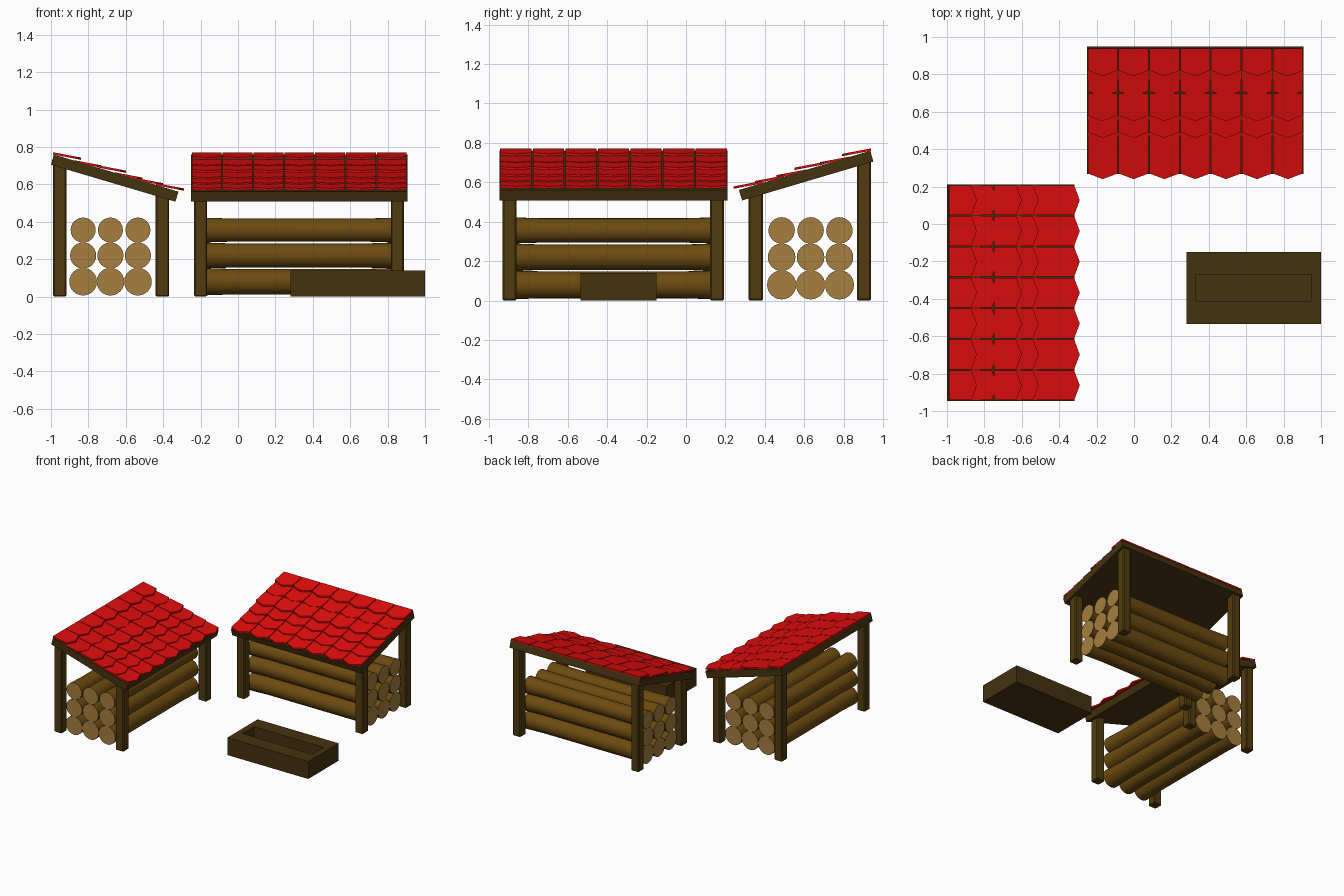
import bpy, bmesh
from math import radians, cos, sin, pi
from mathutils import Matrix

if "Cube" in bpy.data.objects:
    bpy.data.objects.remove(bpy.data.objects["Cube"])


def material(name, rgb):
    m = bpy.data.materials.new(name)
    m.diffuse_color = (*rgb, 1)
    m.use_nodes = True
    m.node_tree.nodes["Principled BSDF"].inputs["Base Color"].default_value = m.diffuse_color
    return m


RED = material("red_tile", (0.75, 0.004, 0.004))
DARK = material("dark_wood", (0.06, 0.032, 0.005))
POST = material("post_wood", (0.085, 0.045, 0.005))
BARK = material("bark", (0.15, 0.07, 0.005))
CUT = material("cut_wood", (0.38, 0.21, 0.05))


def finish(name, bm, mats, xf):
    bmesh.ops.recalc_face_normals(bm, faces=bm.faces[:])
    me = bpy.data.meshes.new(name)
    bm.to_mesh(me)
    bm.free()
    for m in mats:
        me.materials.append(m)
    ob = bpy.data.objects.new(name, me)
    ob.matrix_world = xf
    bpy.context.collection.objects.link(ob)
    return ob


def loft(bm, rings):
    """Closed solid through a list of point rings; returns the two caps."""
    vs = [[bm.verts.new(p) for p in r] for r in rings]
    n = len(vs[0])
    for a, b in zip(vs, vs[1:]):
        for i in range(n):
            bm.faces.new((a[i], a[(i + 1) % n], b[(i + 1) % n], b[i]))
    return bm.faces.new(vs[0]), bm.faces.new(vs[-1])


def rect(x0, x1, y0, y1, z):
    return [(x0, y0, z), (x1, y0, z), (x1, y1, z), (x0, y1, z)]


def roof_z(x):
    return 0.76 - 0.298 * (x + 0.985)


Y0, Y1 = -0.945, 0.21          # roof ends along the ridge


def shed(tag, xf):
    # four corner posts
    for xn, x0, x1, top in (("high", -0.988, -0.918, 0.72), ("low", -0.44, -0.368, 0.56)):
        for yn, y0 in (("near", -0.93), ("far", 0.122)):
            bm = bmesh.new()
            loft(bm, [rect(x0, x1, y0, y0 + 0.07, z) for z in (0, top)])
            bmesh.ops.bevel(bm, geom=bm.edges[:], offset=0.007, segments=1, affect='EDGES')
            finish(f"{tag}_{xn}_{yn}_post", bm, [POST], xf)

    # sloping roof board
    bm = bmesh.new()
    prof = [(-0.985, 0.76), (-1.0, 0.705), (-0.335, 0.508), (-0.318, 0.561)]
    loft(bm, [[(x, y, z) for x, z in prof] for y in (Y0, Y1)])
    finish(f"{tag}_roof_board", bm, [DARK], xf)

    # pointed tiles, each row tipped up at its lower end
    bm = bmesh.new()
    pitch = (Y1 - Y0) / 7
    rows = ((-0.84, 0.027), (-0.73, 0.018), (-0.60, 0.029),
            (-0.51, 0.018), (-0.40, 0.021), (-0.29, 0.026))
    for tip, lift in rows:
        head = tip - 0.148
        for k in range(7):
            a, b = Y0 + k * pitch + 0.003, Y0 + (k + 1) * pitch - 0.003
            outline = [(head, a), (tip - 0.03, a), (tip, (a + b) / 2), (tip - 0.03, b), (head, b)]

            def top(x):
                t = (x - head) / (tip - head)
                return roof_z(x) + (lift - 0.016) * (1 - t) + lift * t
            loft(bm, [[(x, y, top(x) - d) for x, y in outline] for d in (0.012, 0)])
    finish(f"{tag}_roof_tiles", bm, [RED], xf)

    # stacked logs, slightly flared at the ends
    for row, (z, r) in enumerate(((0.08, 0.074), (0.22, 0.07), (0.356, 0.067))):
        for col, x in enumerate((-0.828, -0.682, -0.535)):
            bm = bmesh.new()
            stations = ((-0.90, 1), (-0.75, 0.93), (0.01, 0.93), (0.16, 1))
            caps = loft(bm, [[(x + r * s * cos(i * pi / 12), y, z + r * s * sin(i * pi / 12))
                              for i in range(24)] for y, s in stations])
            for f in bm.faces:
                f.smooth = True
            for f in caps:
                f.material_index = 1
            ob = finish(f"{tag}_log_{row}_{col}", bm, [BARK, CUT], xf)
            ob.data.set_sharp_from_angle(angle=radians(40))


# the second shed is the first one turned a quarter
shed("left_shed", Matrix())
shed("back_shed", Matrix.Translation((0.695, -0.05, 0)) @ Matrix.Rotation(-pi / 2, 4, 'Z'))

# open trough: outer walls, rim, inner walls and floor
bm = bmesh.new()
outer, inner = (0.28, 1.0, -0.535, -0.15), (0.33, 0.95, -0.413, -0.27)
loft(bm, [rect(*outer, 0), rect(*outer, 0.14), rect(*inner, 0.14), rect(*inner, 0.05)])
finish("trough", bm, [DARK], Matrix())
